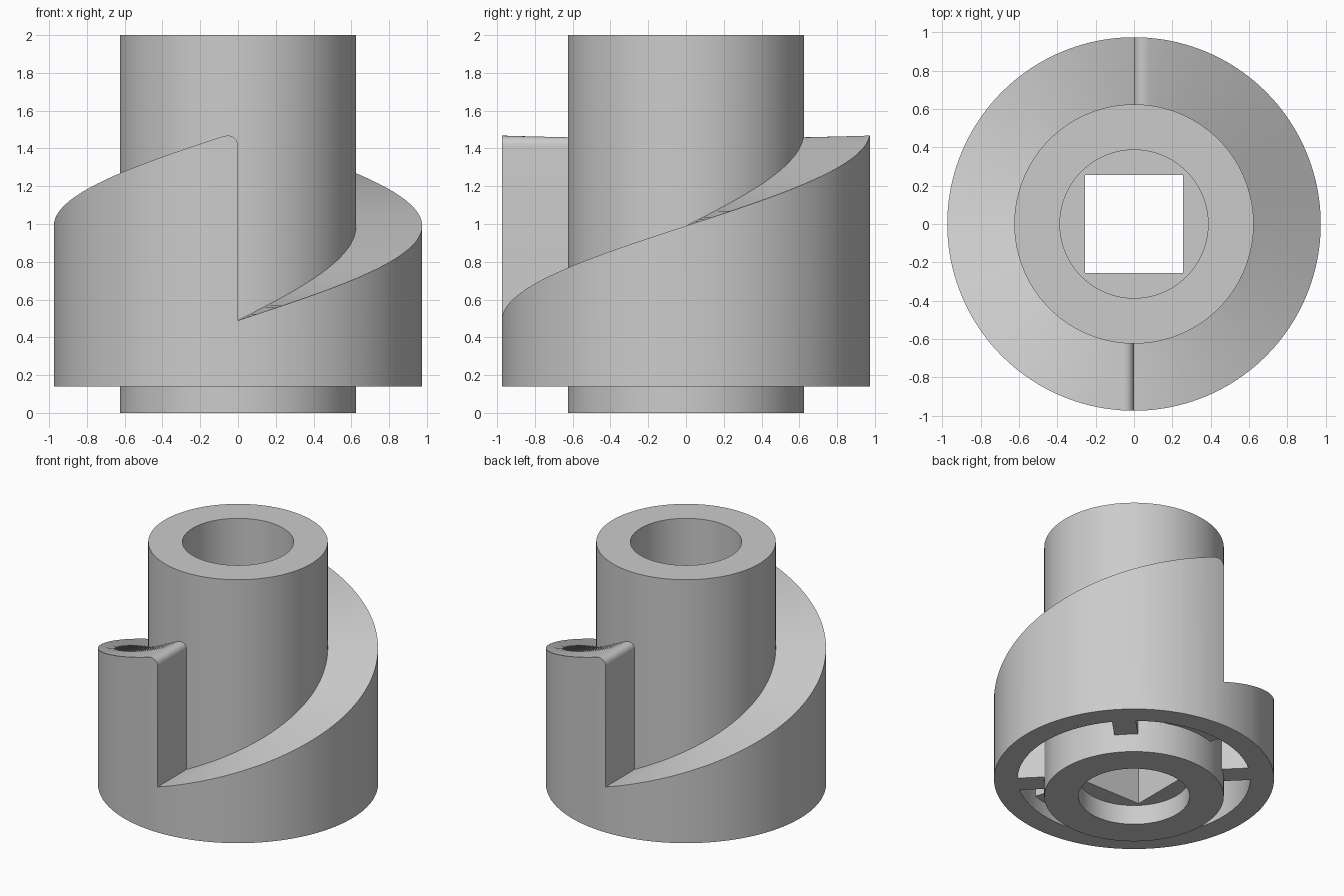
import bpy, math
from mathutils import Vector, Matrix

if "Cube" in bpy.data.objects:
    bpy.data.objects.remove(bpy.data.objects["Cube"])

grey = bpy.data.materials.new("light grey")
grey.diffuse_color = (0.6, 0.6, 0.6, 1)
grey.use_nodes = True
grey.node_tree.nodes["Principled BSDF"].inputs["Base Color"].default_value = grey.diffuse_color

R_OUT, R_WALL, R_HUB, BASE = 0.975, 0.81, 0.625, 0.14
FILLET = 0.08


def make(name, verts, faces):
    me = bpy.data.meshes.new(name)
    me.from_pydata(verts, [], faces)
    me.materials.append(grey)
    ob = bpy.data.objects.new(name, me)
    bpy.context.collection.objects.link(ob)
    bpy.context.view_layer.objects.active = ob
    ob.select_set(True)
    bpy.ops.object.shade_smooth_by_angle(angle=math.radians(30))
    ob.select_set(False)
    return ob


def polar(r, a, z):
    return Vector((r * math.cos(a), r * math.sin(a), z))


# Hub: round bore at both ends, square drive hole between them
def hub(n=96, half=0.255, bore=0.387):
    sq = None
    profile = [(R_HUB, 0), (R_HUB, 2), (bore, 2), (bore, 1.0),
               (sq, 1.0), (sq, 0.15), (bore, 0.15), (bore, 0)]
    m, verts, faces = len(profile), [], []
    for i in range(n):
        a = 2 * math.pi * i / n
        square_r = half / max(abs(math.cos(a)), abs(math.sin(a)))
        verts += [polar(r or square_r, a, z) for r, z in profile]
    for i in range(n):
        j = (i + 1) % n
        for k in range(m):
            q = (k + 1) % m
            faces.append((i * m + k, j * m + k, j * m + q, i * m + q))
    make("hub", verts, faces)


def helix(t):
    return 0.49 + t / math.pi


def ceiling(t):
    return helix(t) - 0.25


# Cam skirt: two helical ramps, each ending in a rounded vertical step
def skirt():
    lo, hi, low_z = math.radians(18), math.radians(160), 0.25
    sections = []

    def add(turn, t_in, t_out, drop, ceil):
        a_in = turn - math.pi / 2 + t_in
        a_out = turn - math.pi / 2 + t_out
        sections.append([
            polar(R_WALL, a_out, BASE), polar(R_OUT, a_out, BASE),
            polar(R_OUT, a_out, helix(t_out) - drop),
            polar(R_HUB - 0.003, a_in, helix(t_in) - drop),
            polar(R_HUB - 0.003, a_in, ceil), polar(R_WALL, a_out, ceil)])

    for turn in (0, math.pi):
        for d in range(0, 173, 2):
            t = math.radians(d)
            low = t <= lo + 1e-6 or t > hi + 1e-6
            add(turn, t, t, 0, low_z if low else ceiling(t))
            if d == 18:
                add(turn, t, t, 0, ceiling(t))
            if d == 160:
                add(turn, t, t, 0, low_z)
        # rounded crest of constant radius, square to the step face
        for k in range(11):
            s = FILLET * (1 - math.sin(k / 10 * math.pi / 2))
            s = FILLET * (1 - math.sin(math.pi / 2 * k / 10))
            drop = FILLET - math.sqrt(max(0, FILLET**2 - (FILLET - s)**2))
            add(turn, math.pi - math.asin(s / R_HUB),
                math.pi - math.asin(s / R_OUT), drop, low_z)

    verts, faces, n = [p for s in sections for p in s], [], len(sections)
    for i in range(n):
        j = (i + 1) % n
        for k, q in ((0, 1), (1, 2), (2, 3), (4, 5), (5, 0)):
            f = (i * 6 + k, j * 6 + k, j * 6 + q, i * 6 + q)
            a, b, c, d = (verts[v] for v in f)
            if (a - c).cross(b - d).length > 1e-7:
                faces.append(f[::-1])
    make("cam_skirt", verts, faces)


# Ribs joining the skirt wall to the hub inside the cavity
def rib(index, az, top):
    rot = Matrix.Rotation(math.radians(az), 3, 'Z')
    w, x0, x1 = 0.083, 0.6, 0.83
    verts = [rot @ Vector((x, y, z)) for z in (BASE, top)
             for x, y in ((x0, -w), (x1, -w), (x1, w), (x0, w))]
    faces = [(3, 2, 1, 0), (4, 5, 6, 7)]
    faces += [(i, (i + 1) % 4, (i + 1) % 4 + 4, i + 4) for i in range(4)]
    make(f"rib_{index}", verts, faces)


hub()
skirt()
for i, az in enumerate((-45, 45, 135, 225)):
    t = math.radians((az + 90) % 180)
    rib(i + 1, az, ceiling(t) + 0.06)
